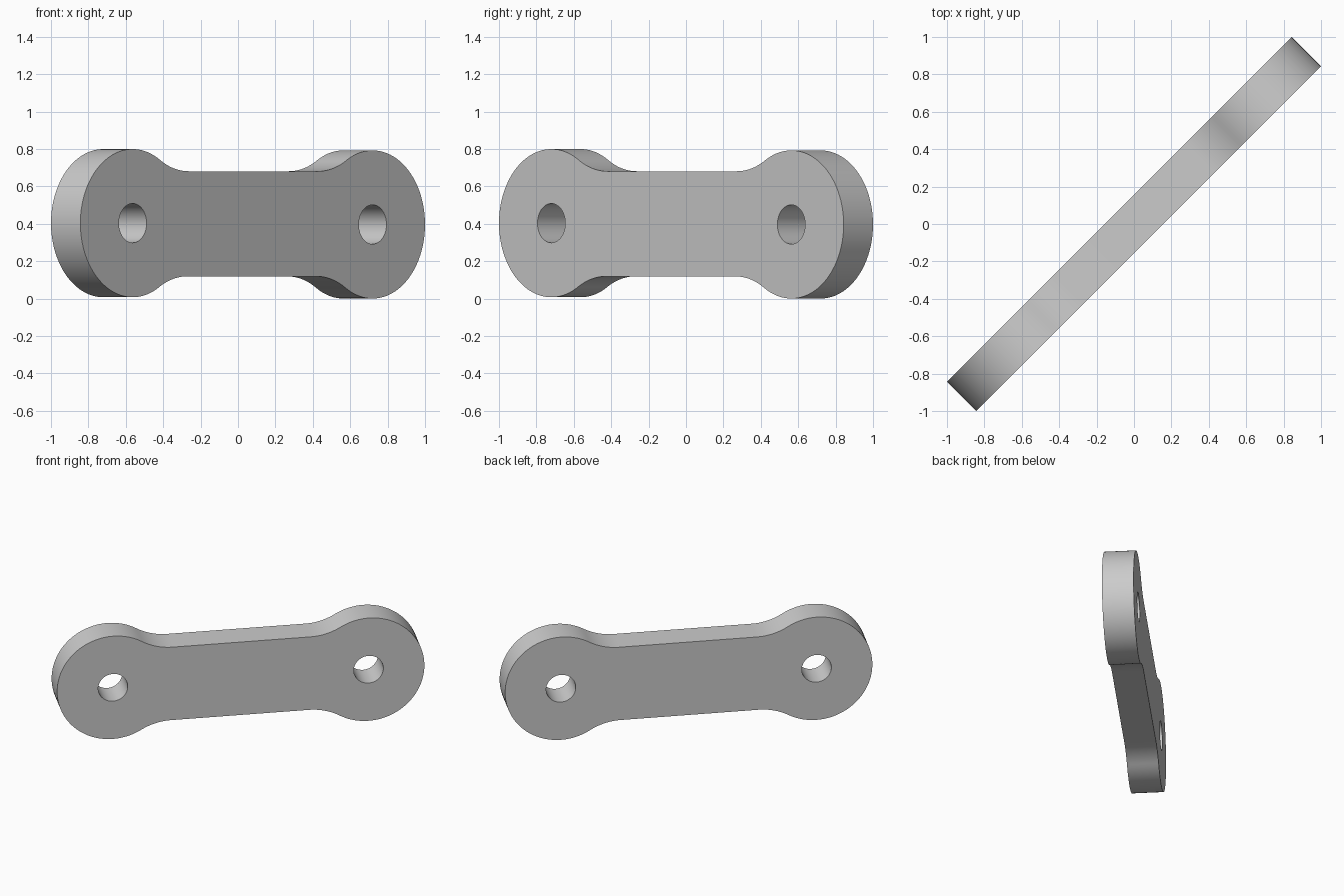
import bpy, bmesh
from math import sin, cos, pi, sqrt, atan2, radians
from mathutils import Vector, Matrix

LOBE_R, HOLE_R, FILLET_R = 0.396, 0.105, 0.42
BAR_HALF, THICKNESS, MID_Z = 0.281, 0.222, 0.4
LOBE = Vector((0.907, -0.0035, 0))

cube = bpy.data.objects.get("Cube")
if cube:
    bpy.data.objects.remove(cube, do_unlink=True)


def arc(centre, radius, start, end, steps):
    """Points along an arc, leaving out the last one."""
    angles = [start + (end - start) * i / steps for i in range(steps)]
    return [centre + Vector((cos(a), sin(a), 0)) * radius for a in angles]


def fillet(side):
    """Centre of the fillet between bar and lobe, and its angle to the lobe."""
    y = side * (BAR_HALF + FILLET_R)
    x = LOBE.x - sqrt((LOBE_R + FILLET_R) ** 2 - (y - LOBE.y) ** 2)
    return Vector((x, y, 0)), atan2(LOBE.y - y, LOBE.x - x)


# Outline of one half: lower fillet, round lobe, upper fillet
low, low_angle = fillet(-1)
high, high_angle = fillet(1)
half = arc(low, FILLET_R, pi / 2, low_angle, 16)
half += arc(LOBE, LOBE_R, low_angle - pi, high_angle + pi, 72)
half += arc(high, FILLET_R, high_angle, -pi / 2, 16)
half.append(high - Vector((0, FILLET_R, 0)))

# The other half is the same outline turned half round
outline = half + [-p for p in half]
holes = [arc(c, HOLE_R, 0, 2 * pi, 48) for c in (LOBE, -LOBE)]

# Fill the outline around the holes and extrude it to a plate
bm = bmesh.new()
edges = []
for loop in [outline] + holes:
    verts = [bm.verts.new(p) for p in loop]
    edges += [bm.edges.new((v, verts[i - 1])) for i, v in enumerate(verts)]
bmesh.ops.triangle_fill(bm, edges=edges, use_beauty=True, normal=(0, 0, 1))
bmesh.ops.translate(bm, verts=bm.verts, vec=(0, 0, -THICKNESS / 2))
result = bmesh.ops.extrude_face_region(bm, geom=bm.faces[:], use_keep_orig=True)
top = [g for g in result["geom"] if isinstance(g, bmesh.types.BMVert)]
bmesh.ops.translate(bm, verts=top, vec=(0, 0, THICKNESS))
bmesh.ops.recalc_face_normals(bm, faces=bm.faces)

# Stand the plate up on its edge, along the diagonal
bm.transform(Matrix.Translation((0, 0, MID_Z))
             @ Matrix.Rotation(radians(45), 4, "Z")
             @ Matrix.Rotation(radians(90), 4, "X"))
mesh = bpy.data.meshes.new("link_plate")
bm.to_mesh(mesh)
bm.free()

# Plain grey material
grey = bpy.data.materials.new("grey")
grey.use_nodes = True
colour = (0.6, 0.6, 0.6, 1)
grey.diffuse_color = colour
grey.node_tree.nodes["Principled BSDF"].inputs["Base Color"].default_value = colour
mesh.materials.append(grey)

plate = bpy.data.objects.new("link_plate", mesh)
bpy.context.collection.objects.link(plate)
bpy.ops.object.select_all(action="DESELECT")
plate.select_set(True)
bpy.context.view_layer.objects.active = plate
bpy.ops.object.shade_smooth_by_angle(angle=radians(30))
